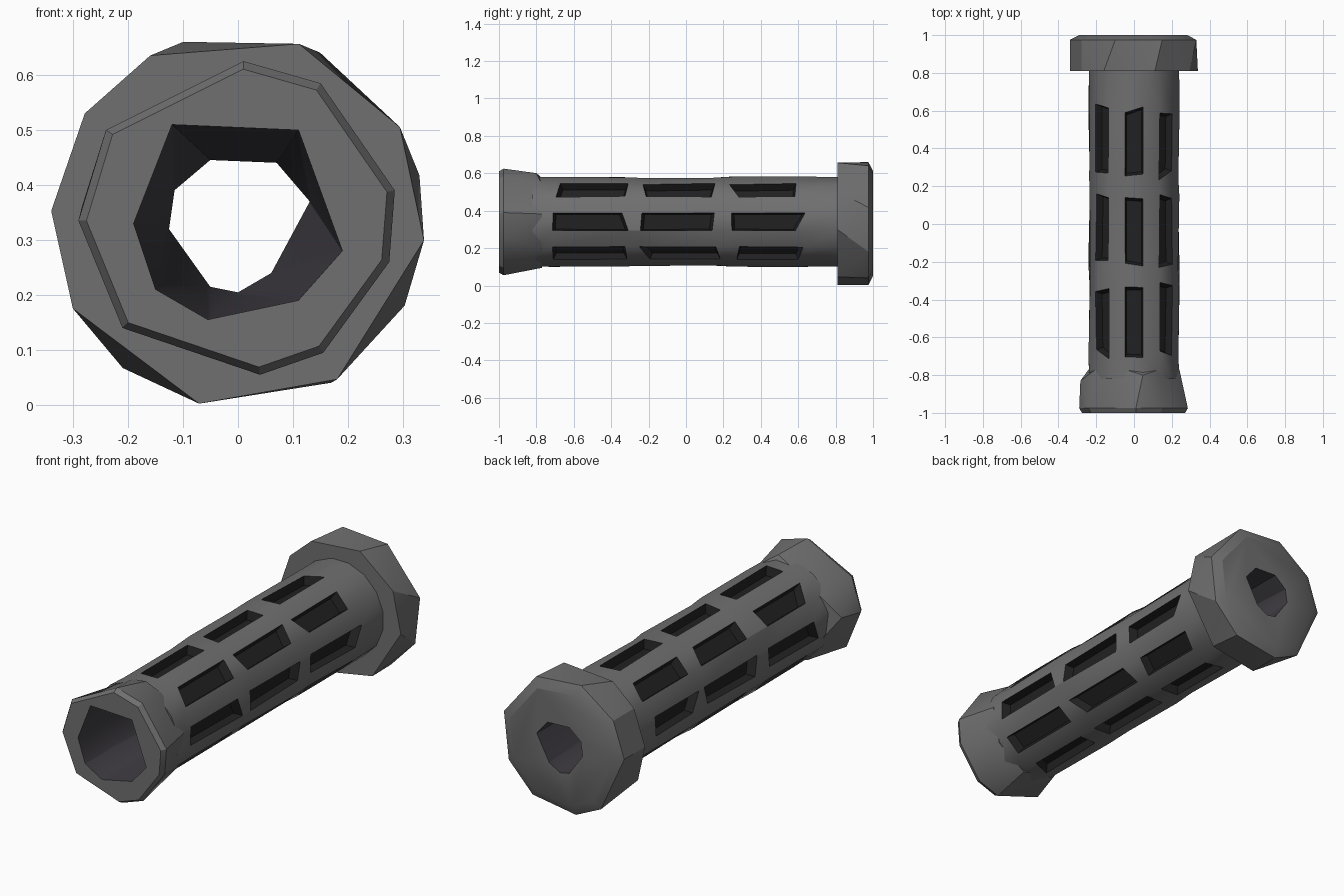
import bpy, bmesh, random
from math import sin, cos, radians, pi
from mathutils import Vector

random.seed(4)
if "Cube" in bpy.data.objects:
    bpy.data.objects.remove(bpy.data.objects["Cube"], do_unlink=True)

ZC = 0.335  # height of the tube axis


def material(name, rgb):
    m = bpy.data.materials.new(name)
    m.use_nodes = True
    m.diffuse_color = (*rgb, 1)
    m.node_tree.nodes["Principled BSDF"].inputs["Base Color"].default_value = (*rgb, 1)
    return m


MATS = [material("dark grey metal", (0.16, 0.16, 0.16)),
        material("slot black", (0.015, 0.015, 0.016)),
        material("bore charcoal", (0.052, 0.048, 0.058))]


def polar(radius, degrees, y):
    a = radians(degrees)
    return Vector((radius * cos(a), y, ZC + radius * sin(a)))


def ring(points, y, scale=1.0):
    return [Vector((x * scale, y, ZC + (z - ZC) * scale)) for x, z in points]


def make_object(name, bm):
    bmesh.ops.recalc_face_normals(bm, faces=bm.faces[:])
    mesh = bpy.data.meshes.new(name)
    bm.to_mesh(mesh)
    bm.free()
    for m in MATS:
        mesh.materials.append(m)
    ob = bpy.data.objects.new(name, mesh)
    bpy.context.collection.objects.link(ob)
    return ob


def hull(name, points):
    bm = bmesh.new()
    for p in points:
        bm.verts.new(p)
    bmesh.ops.convex_hull(bm, input=bm.verts[:])
    bmesh.ops.delete(bm, geom=[v for v in bm.verts if not v.link_faces], context='VERTS')
    bmesh.ops.dissolve_limit(bm, angle_limit=radians(1), verts=bm.verts[:], edges=bm.edges[:])
    return make_object(name, bm)


# Rear flange: two octagonal rings twisted against each other
front_angles = [177, 145, 118, 71, 30, -6, -58, -102, -152]
back_angles = [177, 145, 107, 64, 14, -27, -60, -102, -128]
flange = hull("rear_flange",
              [polar(0.34, a, 0.81) for a in front_angles]
              + [polar(0.34, a, 0.975) for a in back_angles]
              + [polar(0.29, a, 1.0) for a in back_angles])

# Front collar, flaring toward the mouth
mouth = [(0.01, 0.625), (0.15, 0.585), (0.285, 0.39), (0.275, 0.26), (0.155, 0.095),
         (0.04, 0.055), (-0.21, 0.14), (-0.29, 0.335), (-0.24, 0.5)]
collar = hull("front_collar",
              ring(mouth, -0.975) + ring(mouth, -1.0, 0.95)
              + [polar(0.245, i * 45 + 11.25, -0.77) for i in range(8)]
              + [polar(0.285, 175, -0.83), polar(0.27, 80, -0.8)])

# Sixteen-sided body with three recessed slots in every other side
levels = [-0.82, -0.69, -0.33, -0.22, 0.16, 0.26, 0.61, 0.83]
bm = bmesh.new()
rows = []
for k, y in enumerate(levels):
    inner = 0 < k < len(levels) - 1
    rows.append([bm.verts.new(polar(0.243 + (random.uniform(-.006, .004) if inner else 0),
                                    i * 22.5 - 11.25,
                                    y + (random.uniform(-.03, .03) if inner else 0))
                              + Vector((0, 0, 0.006))) for i in range(16)])
slots = []
for k in range(len(levels) - 1):
    for i in range(16):
        j = (i + 1) % 16
        f = bm.faces.new((rows[k][i], rows[k][j], rows[k + 1][j], rows[k + 1][i]))
        if k % 2 and i % 2 == 0:
            slots.append(f)
bm.faces.new(rows[0])
bm.faces.new(rows[-1])
bmesh.ops.recalc_face_normals(bm, faces=bm.faces[:])
for f in slots:
    r = bmesh.ops.extrude_discrete_faces(bm, faces=[f])["faces"][0]
    mid = r.calc_center_median()
    for v in r.verts:
        v.co.x *= 0.83
        v.co.z = ZC + (v.co.z - ZC) * 0.83
        v.co.y += (mid.y - v.co.y) * 0.08
    r.material_index = 1
    for e in r.edges:
        for side in e.link_faces:
            side.material_index = 1
body = make_object("slotted_body", bm)

# Tapered bore running through every part
bore_front = [(-0.12, 0.51), (0.11, 0.5), (0.19, 0.28), (0.11, 0.19),
              (-0.055, 0.155), (-0.15, 0.21), (-0.19, 0.33)]
bore_back = [(-0.05, 0.445), (0.07, 0.44), (0.13, 0.37), (0.06, 0.24),
             (0, 0.205), (-0.05, 0.215), (-0.125, 0.32), (-0.115, 0.39)]
bore = hull("bore_cutter", ring(bore_front, -1.01) + ring(bore_back, 1.01))

for ob in (flange, collar, body):
    mod = ob.modifiers.new("bore", 'BOOLEAN')
    mod.operation, mod.solver, mod.object = 'DIFFERENCE', 'EXACT', bore
    bpy.ops.object.select_all(action='DESELECT')
    ob.select_set(True)
    bpy.context.view_layer.objects.active = ob
    bpy.ops.object.modifier_apply(modifier=mod.name)
    # Faces that look inward at the axis belong to the bore
    for p in ob.data.polygons:
        out = Vector((p.center.x, 0, p.center.z - ZC))
        if abs(p.normal.y) < 0.5 and out.length > 0.01 and p.normal.dot(out.normalized()) < -0.4:
            p.material_index = 2
    bpy.ops.object.shade_smooth_by_angle(angle=radians(28))

bpy.data.objects.remove(bore, do_unlink=True)
